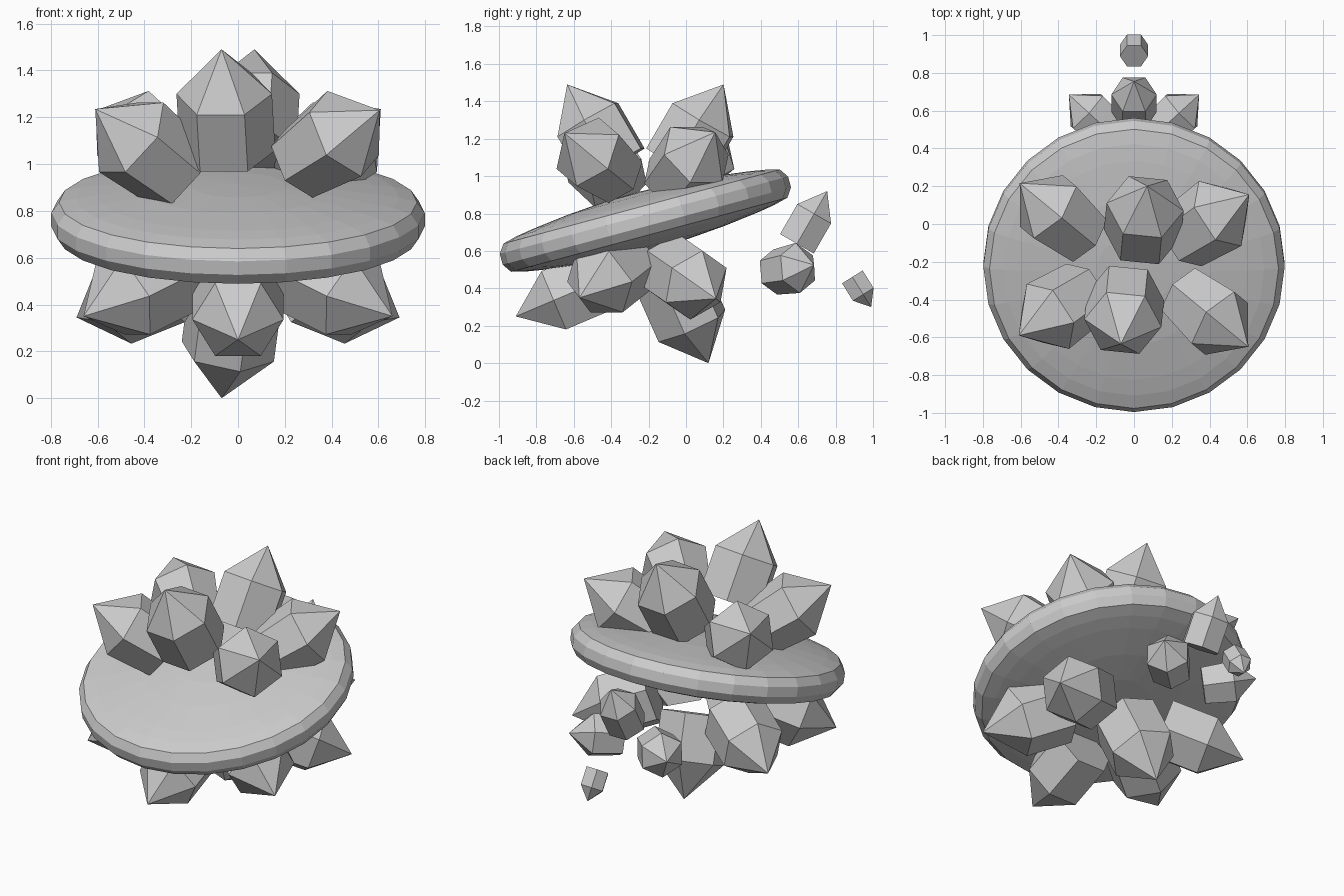
import bpy, bmesh, math
from mathutils import Vector, Matrix

if "Cube" in bpy.data.objects:
    bpy.data.objects.remove(bpy.data.objects["Cube"])

CENTRE = Vector((0, -0.217, 0.762))


def finish(bm, name):
    bmesh.ops.recalc_face_normals(bm, faces=bm.faces)
    mesh = bpy.data.meshes.new(name)
    bm.to_mesh(mesh)
    bm.free()
    obj = bpy.data.objects.new(name, mesh)
    bpy.context.collection.objects.link(obj)
    return obj


def loft(bm, rings, n, phase=0.0):
    """Skin (radius, height) rings; radius 0 makes a point, open ends are capped."""
    rows = []
    for r, h in rings:
        count = 1 if r == 0 else n
        rows.append([bm.verts.new((r * math.cos(phase + math.tau * i / n),
                                   r * math.sin(phase + math.tau * i / n), h))
                     for i in range(count)])
    for a, b in zip(rows, rows[1:]):
        for i in range(n):
            j = (i + 1) % n
            loop = [a[i % len(a)], a[j % len(a)], b[j % len(b)], b[i % len(b)]]
            bm.faces.new(list(dict.fromkeys(loop)))
    for row in (rows[0], rows[-1]):
        if len(row) > 1:
            bm.faces.new(row)


def crystal(name, apex, axis, r=0.205, tip=0.22, body=0.28, upright=False, base=1.0):
    """Six-sided prism with a pointed end; upright puts a corner at the top."""
    z = Vector(axis).normalized()
    x = Vector((0, 0, 1)).cross(z).normalized()
    y = z.cross(x)
    frame = Matrix((x, y, z)).transposed().to_4x4()
    bm = bmesh.new()
    loft(bm, [(r * base, -tip - body), (r, -tip), (0, 0)], 6, math.pi / 6 if upright else 0)
    bm.transform(Matrix.Translation(apex) @ frame)
    return finish(bm, name)


# Tilted lens-shaped disk
half = [(0.2, 0.153), (0.4, 0.137), (0.6, 0.112), (0.69, 0.097), (0.765, 0.078), (0.798, 0.03)]
profile = [(0, 0.158)] + half + [(r, -h) for r, h in reversed(half)] + [(0, -0.158)]
bm = bmesh.new()
loft(bm, profile, 24)
bm.transform(Matrix.Translation(CENTRE) @ Matrix.Rotation(math.radians(15), 4, 'X'))
finish(bm, "disk")

# Upper crystals: three, repeated by a half turn about the vertical axis
upper = [
    ("upper_middle", (-0.07, -0.635, 1.49), (-0.05, -0.50, 0.86), False, 1.0),
    ("upper_right", (0.605, -0.65, 1.23), (0.68, -0.56, 0.45), True, 0.8),
    ("upper_left", (-0.61, -0.59, 1.235), (-0.69, -0.45, 0.54), False, 0.88),
]
for name, apex, axis, up, base in upper:
    crystal(name + "_front", apex, axis, upright=up, base=base)
    turned = (-apex[0], 2 * CENTRE.y - apex[1], apex[2])
    crystal(name + "_back", turned, (-axis[0], -axis[1], axis[2]), upright=up, base=base)

# Lower crystals: two on the centre line, two mirrored pairs
crystal("lower_front", (0.0, -0.91, 0.25), (0, -0.92, -0.39), r=0.195)
crystal("lower_middle", (-0.07, 0.12, 0.0), (-0.12, 0.40, -0.90), upright=True)
for s, side in ((1, "right"), (-1, "left")):
    crystal("lower_front_" + side, (s * 0.66, -0.57, 0.35), (s * 0.76, -0.48, -0.38))
    crystal("lower_back_" + side, (s * 0.69, 0.16, 0.345), (s * 0.82, 0.48, -0.33),
            upright=True, r=0.195)
    # Small crystals trailing at the back
    crystal("small_" + side, (s * 0.345, 0.685, 0.525), (s * 0.72, 0.66, 0.12),
            r=0.135, tip=0.13, body=0.18, upright=True, base=0.9)

crystal("small_middle", (0, 0.755, 0.92), (0, 0.50, 0.87), r=0.12, tip=0.14, body=0.185)
crystal("tiny_tail", (0, 0.99, 0.30), (0, 0.53, -0.85), r=0.075, tip=0.08, body=0.11)
